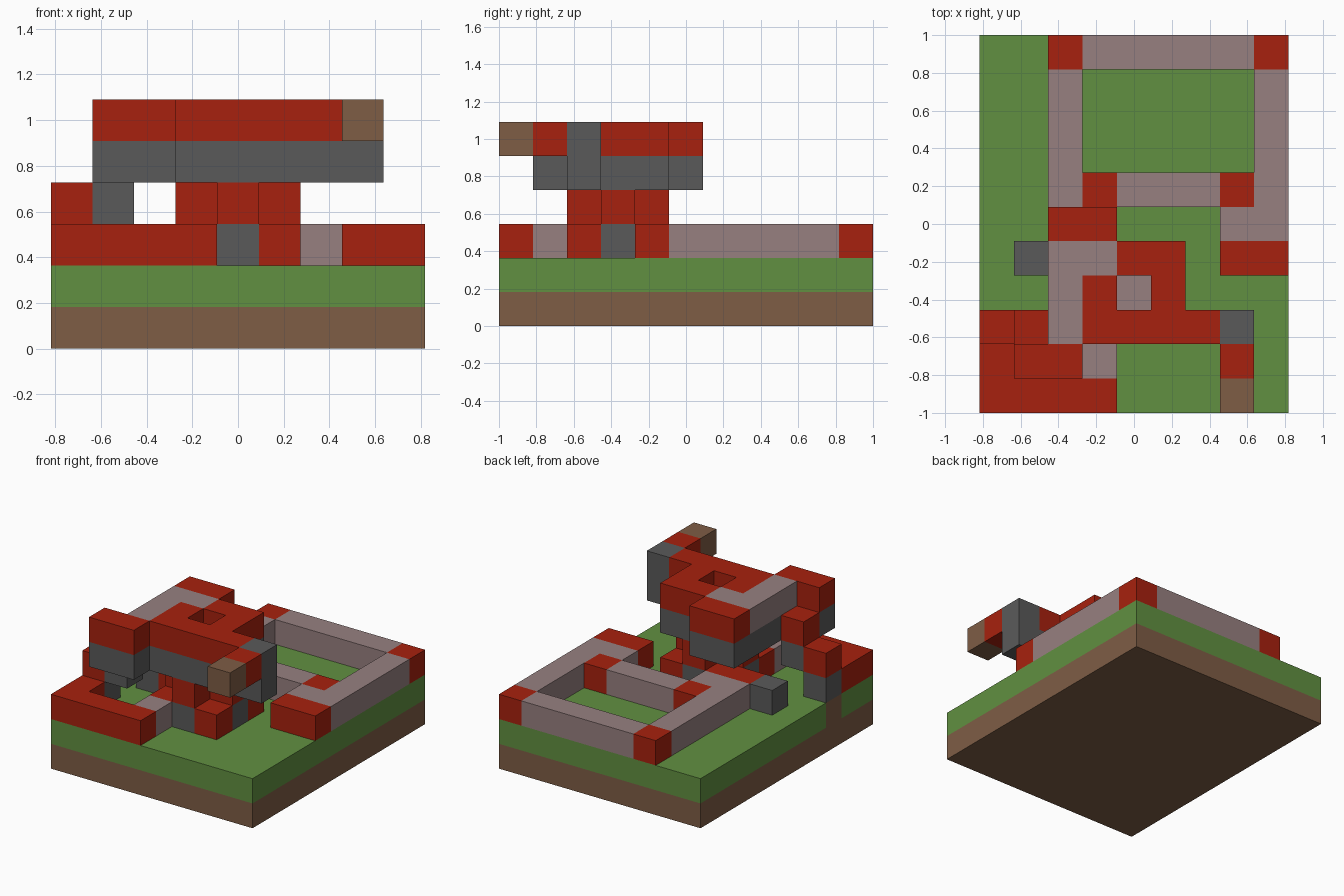
import bpy
import bmesh
from mathutils import Vector

cube = bpy.data.objects.get("Cube")
if cube:
    bpy.data.objects.remove(cube, do_unlink=True)

WIDE, DEEP = 9, 11
U = 2 / DEEP  # block size


def material(name, rgb):
    linear = [((c / 255 + 0.055) / 1.055) ** 2.4 for c in rgb] + [1]
    mat = bpy.data.materials.new(name)
    mat.use_nodes = True
    mat.diffuse_color = linear
    bsdf = mat.node_tree.nodes["Principled BSDF"]
    bsdf.inputs["Base Color"].default_value = linear
    bsdf.inputs["Roughness"].default_value = 0.9
    return mat


MATS = {
    "R": material("brick_red", (167, 33, 14)),
    "P": material("dusty_pink", (151, 128, 128)),
    "S": material("stone_grey", (90, 90, 90)),
    "G": material("grass_green", (97, 144, 65)),
    "D": material("earth_brown", (126, 93, 69)),
}

blocks = {}  # (x, y, z) -> (part, colour letter)


def plan(part, level, rows, x=0, y=0):
    """Lay one level of blocks from a floor plan, its last row nearest the front."""
    for j, row in enumerate(reversed(rows.split())):
        for i, letter in enumerate(row):
            if letter != ".":
                blocks[x + i, y + j, level] = (part, letter)


# Ground slab, with one patch of bare earth under the stepped branch
plan("earth_slab", 0, ("D" * WIDE + " ") * DEEP)
plan("grass_slab", 1, ("G" * WIDE + " ") * DEEP)
plan("earth_patch", 1, "D", y=2)

# Walled yard at the back
plan("yard_wall", 2, """
    RPPPPPR
    P.....P
    P.....P
    P.....P
    PRPPPRP
    PP...PP
    R....RR""", x=2, y=4)

# Low wall at the front and a lone stone beside the yard
plan("front_wall", 2, """
    R..P
    RRRR""")
plan("side_stone", 2, "S", x=1, y=4)

# Pedestal: square foot and cross-shaped column
plan("pedestal_foot", 2, "RSR SRS RSR", x=3, y=2)
plan("pedestal_column", 3, ".R. RRR .R.", x=3, y=2)

# Upper deck: stone underside and coloured top with an open pit
plan("deck_underside", 4, """
    .SS....
    .SSSS..
    .SSPS..
    .SSSSSS
    SS.....""", x=1, y=1)
plan("deck_top", 5, """
    .RR....
    .PPRR..
    .PR.R..
    .PRRRR.
    RR.....""", x=1, y=1)

# Forward arm of the deck
plan("arm", 5, "S R D", x=7)
plan("arm", 4, "S", x=7, y=2)

# Stepped branch down to the ground, stone under each red step
for step in range(2):
    plan("branch_steps", step + 2, "S", x=step, y=2)
    plan("branch_steps", step + 3, "R", x=step, y=2)


def build(part):
    """Make the exposed faces of one part's blocks."""
    bm = bmesh.new()
    slots = []
    for cell, (owner, letter) in blocks.items():
        if owner != part:
            continue
        if letter not in slots:
            slots.append(letter)
        centre = Vector(cell) + Vector((0.5 - WIDE / 2, 0.5 - DEEP / 2, 0.5))
        for axis in range(3):
            for sign in (-1, 1):
                normal = Vector((0, 0, 0))
                normal[axis] = sign
                if tuple(int(a + b) for a, b in zip(cell, normal)) in blocks:
                    continue
                side = Vector((0, 0, 0))
                side[(axis + 1) % 3] = 0.5
                up = normal.cross(side)
                mid = centre + normal / 2
                corners = (-side - up, side - up, side + up, up - side)
                face = bm.faces.new([bm.verts.new((mid + c) * U) for c in corners])
                face.material_index = slots.index(letter)
    bmesh.ops.remove_doubles(bm, verts=bm.verts, dist=U / 100)
    # Merge flat runs of one colour into single faces
    bmesh.ops.dissolve_limit(bm, angle_limit=0.01, verts=bm.verts, edges=bm.edges,
                             delimit={"MATERIAL"})
    mesh = bpy.data.meshes.new(part)
    bm.to_mesh(mesh)
    bm.free()
    for letter in slots:
        mesh.materials.append(MATS[letter])
    bpy.context.collection.objects.link(bpy.data.objects.new(part, mesh))


for part in dict.fromkeys(owner for owner, _ in blocks.values()):
    build(part)
